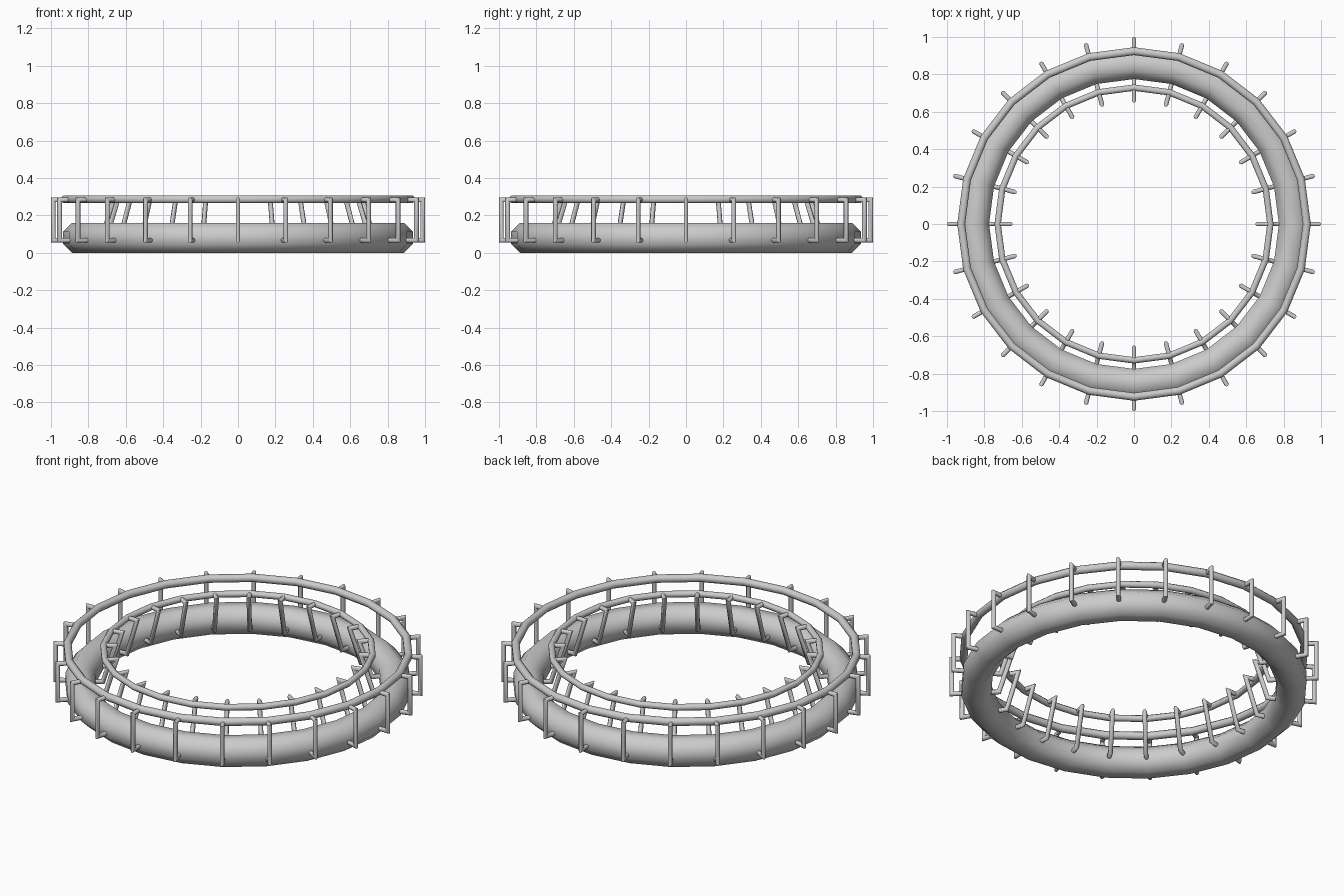
import bpy, bmesh, math
from mathutils import Vector, Matrix

if "Cube" in bpy.data.objects:
    bpy.data.objects.remove(bpy.data.objects["Cube"])

COUNT = 24


def finish(name, bm, angle):
    bmesh.ops.recalc_face_normals(bm, faces=bm.faces)
    me = bpy.data.meshes.new(name)
    bm.to_mesh(me)
    bm.free()
    ob = bpy.data.objects.new(name, me)
    bpy.context.collection.objects.link(ob)
    bpy.ops.object.select_all(action='DESELECT')
    ob.select_set(True)
    bpy.context.view_layer.objects.active = ob
    bpy.ops.object.shade_smooth_by_angle(angle=math.radians(angle))
    return ob


def bridge(bm, a, b):
    n = len(a)
    for i in range(n):
        bm.faces.new((a[i], a[(i + 1) % n], b[(i + 1) % n], b[i]))


def ring(name, radius, z, half, sides=8):
    """Closed tube with a flat-sided section; half = distance to the flats."""
    bm = bmesh.new()
    r = half / math.cos(math.pi / sides)
    loops = []
    for s in range(COUNT):
        a = 2 * math.pi * s / COUNT
        loop = []
        for k in range(sides):
            t = 2 * math.pi * (k + 0.5) / sides
            d = radius + r * math.cos(t)
            loop.append(bm.verts.new((d * math.cos(a), d * math.sin(a), z + r * math.sin(t))))
        loops.append(loop)
    for s in range(COUNT):
        bridge(bm, loops[s], loops[(s + 1) % COUNT])
    return finish(name, bm, 60)


def brackets(name, path, half, sides=8):
    """Bent rod following an (r, z) path with mitred corners, repeated round the ring."""
    bm = bmesh.new()
    pts = [Vector((p[0], 0, p[1])) for p in path]
    r = half / math.cos(math.pi / sides)
    for s in range(COUNT):
        rot = Matrix.Rotation(2 * math.pi * s / COUNT, 3, 'Z')
        loops = []
        for i, p in enumerate(pts):
            d0 = (p - pts[i - 1]).normalized() if i else (pts[1] - p).normalized()
            d1 = (pts[i + 1] - p).normalized() if i < len(pts) - 1 else d0
            tan = (d0 + d1).normalized()
            side = Vector((-tan.z, 0, tan.x)) / tan.dot(d0)
            loop = []
            for k in range(sides):
                t = 2 * math.pi * (k + 0.5) / sides
                v = p + side * (r * math.cos(t)) + Vector((0, r * math.sin(t), 0))
                loop.append(bm.verts.new(rot @ v))
            loops.append(loop)
        for a, b in zip(loops, loops[1:]):
            bridge(bm, a, b)
        bm.faces.new(loops[0])
        bm.faces.new(loops[-1])
    return finish(name, bm, 50)


# Thick base tube
ring("base_tube", 0.855, 0.08, 0.08)

# Upper rails
ring("outer_rail", 0.924, 0.286, 0.021)
ring("inner_rail", 0.729, 0.282, 0.017)

# Bent brackets joining rails to the base tube
brackets("outer_brackets", [(0.91, 0.067), (0.988, 0.067), (0.988, 0.283), (0.925, 0.283)], 0.012)
brackets("inner_brackets", [(0.80, 0.067), (0.732, 0.067), (0.666, 0.283), (0.73, 0.283)], 0.012)
